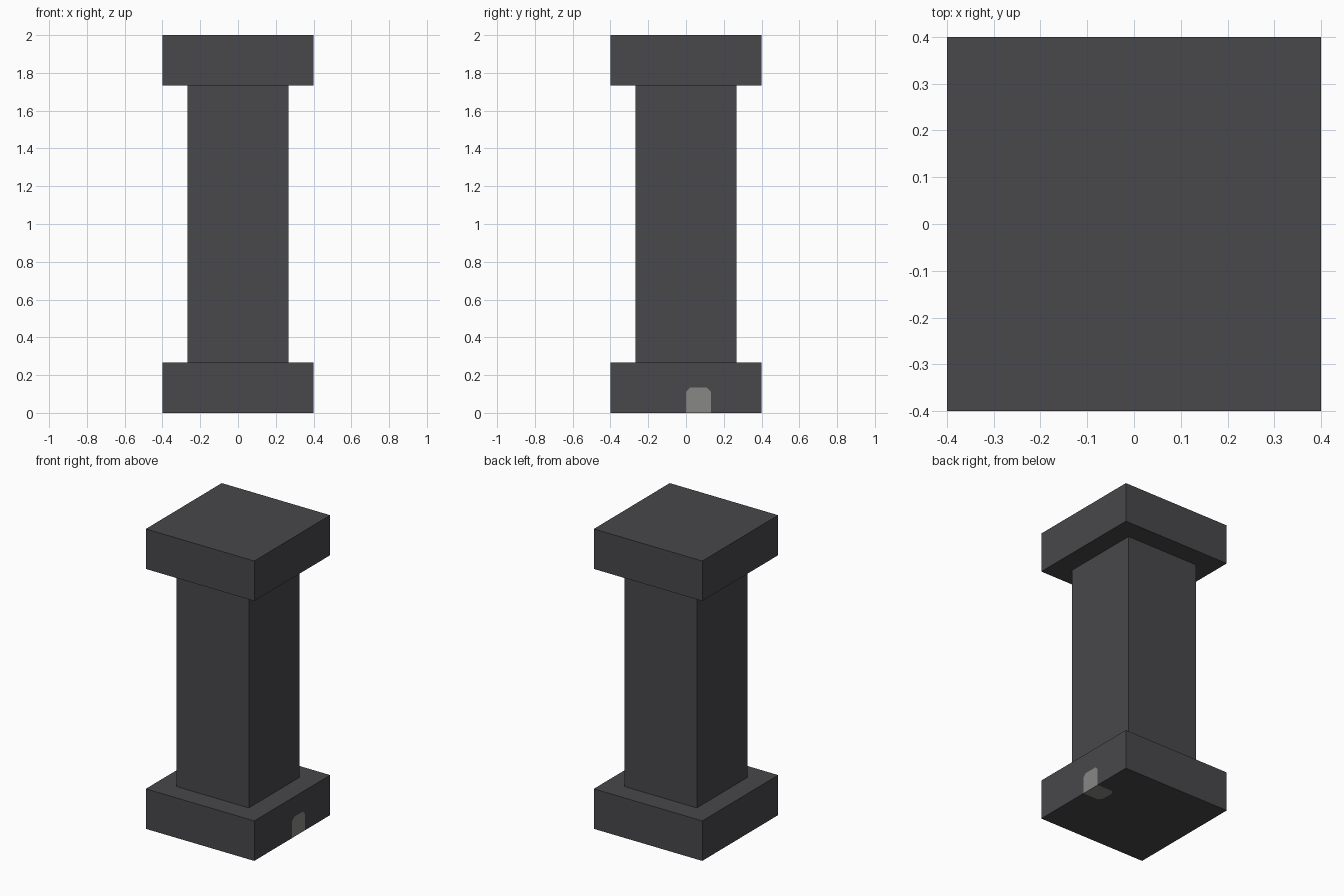
import bpy
import bmesh
from mathutils import Matrix, Vector

U = 2 / 15          # building module
HALF = 3 * U        # half width of base and cap
CUT = 0.16 * U      # clipped corners of the patch

if "Cube" in bpy.data.objects:
    bpy.data.objects.remove(bpy.data.objects["Cube"], do_unlink=True)


def material(name, rgb):
    mat = bpy.data.materials.new(name)
    mat.use_nodes = True
    mat.diffuse_color = (*rgb, 1)
    mat.node_tree.nodes["Principled BSDF"].inputs["Base Color"].default_value = (*rgb, 1)
    return mat


stone = material("dark_stone", (0.065, 0.063, 0.07))
patch = material("pale_grey", (0.242, 0.242, 0.235))


def finish(name, bm, mats):
    bmesh.ops.recalc_face_normals(bm, faces=bm.faces)
    mesh = bpy.data.meshes.new(name)
    bm.to_mesh(mesh)
    bm.free()
    for mat in mats:
        mesh.materials.append(mat)
    obj = bpy.data.objects.new(name, mesh)
    bpy.context.collection.objects.link(obj)
    return obj


def block(name, half, z0, z1):
    bm = bmesh.new()
    place = Matrix.Translation((0, 0, (z0 + z1) / 2))
    scale = Matrix.Diagonal((2 * half, 2 * half, z1 - z0, 1))
    bmesh.ops.create_cube(bm, size=1, matrix=place @ scale)
    return bm


# Shaft and cap
finish("shaft", block("shaft", 2 * U, 2 * U, 13 * U), [stone])
finish("cap", block("cap", HALF, 13 * U, 15 * U), [stone])

# Base: the side and underside are rebuilt around an inset patch that folds over their edge
base = block("base", HALF, 0, 2 * U)
base.normal_update()
old = [f for f in base.faces if f.normal.x > 0.9 or f.normal.z < -0.9]
bmesh.ops.delete(base, geom=old, context="FACES")
outline = [(0, 0), (0, U - CUT), (CUT, U), (U - CUT, U), (U, U - CUT), (U, 0)]


def patched_face(inward, depth):
    def point(y, d):
        return base.verts.new(Vector((HALF, y, 0)) + inward * d)

    notch = [point(y, d) for y, d in outline]
    corners = [point(HALF, 0), point(HALF, depth), point(-HALF, depth), point(-HALF, 0)]
    base.faces.new(notch).material_index = 1
    base.faces.new(notch + corners)


patched_face(Vector((0, 0, 1)), 2 * U)
patched_face(Vector((-1, 0, 0)), 2 * HALF)
bmesh.ops.remove_doubles(base, verts=base.verts, dist=0.0001)
finish("base", base, [stone, patch])
